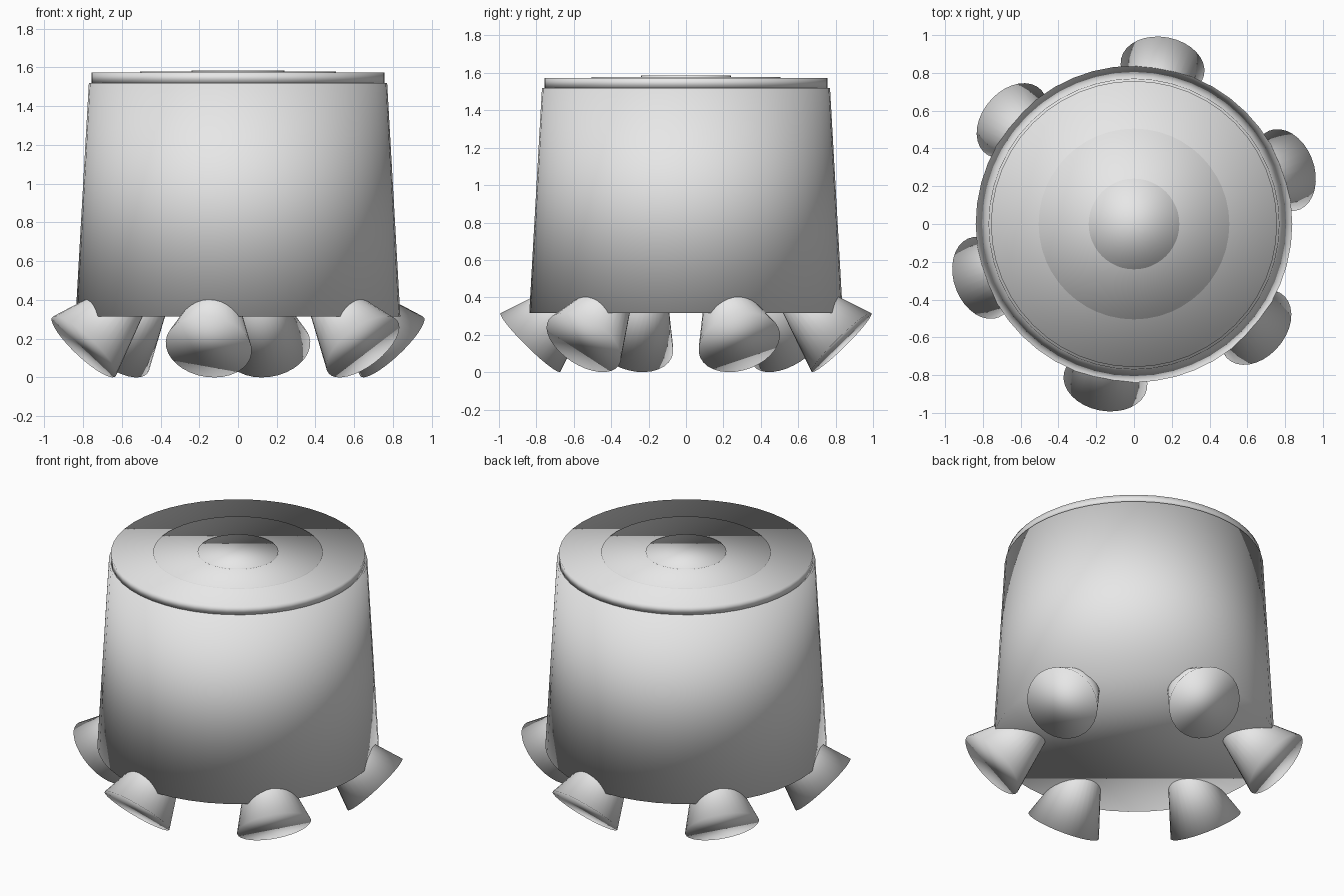
import bpy, math
from mathutils import Vector

if "Cube" in bpy.data.objects:
    bpy.data.objects.remove(bpy.data.objects["Cube"])

grey = bpy.data.materials.new("light_grey")
grey.diffuse_color = (0.8, 0.8, 0.8, 1)
grey.use_nodes = True
grey.node_tree.nodes["Principled BSDF"].inputs["Base Color"].default_value = grey.diffuse_color


def frustum(name, r_low, r_high, depth, centre, axis=(0, 0, 1), sides=48):
    """Smooth capped cone section with its axis running from the r_low end to the r_high end."""
    turn = Vector((0, 0, 1)).rotation_difference(Vector(axis).normalized())
    bpy.ops.mesh.primitive_cone_add(
        vertices=sides, radius1=r_low, radius2=r_high, depth=depth,
        end_fill_type='NGON', location=centre, rotation=turn.to_euler())
    part = bpy.context.object
    part.name = name
    part.data.materials.append(grey)
    bpy.ops.object.shade_smooth()
    return part


def disc(name, r_low, r_high, z_low, z_high):
    return frustum(name, r_low, r_high, z_high - z_low, (0, 0, (z_low + z_high) / 2))


# Tapered drum, lid and the two shallow raised discs on top
disc("body", 0.838, 0.77, 0.315, 1.52)
disc("lid", 0.757, 0.757, 1.52, 1.573)
disc("lid_outer_disc", 0.505, 0.505, 1.55, 1.579)
disc("lid_inner_disc", 0.24, 0.24, 1.56, 1.585)

# Six flared feet, splayed outward and running up into the body
FOOT_R, FOOT_LEN = 0.224, 0.45
TIP_R = FOOT_R - FOOT_LEN * math.tan(math.radians(18.5))
for i in range(6):
    a = math.radians(19.7 + 60 * i)
    out = Vector((math.cos(a), math.sin(a), 0))
    axis = (-out + Vector((0, 0, 1))).normalized()
    base = out * 0.845 + Vector((0, 0, FOOT_R * math.sqrt(0.5)))
    frustum(f"foot_{i + 1}", FOOT_R, TIP_R, FOOT_LEN,
            base + axis * FOOT_LEN / 2, axis, 32)
